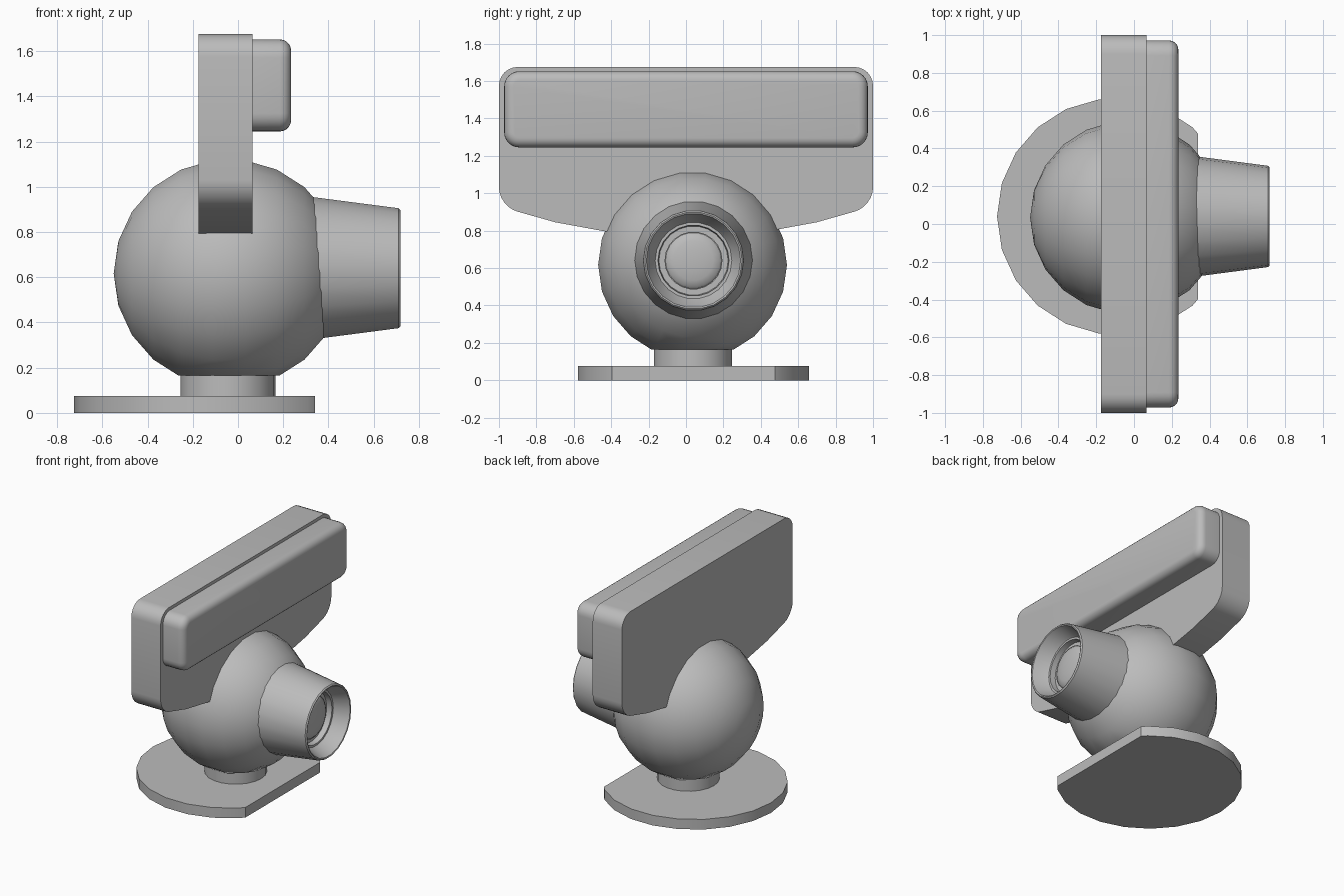
import bpy, bmesh
from math import sin, cos, pi, radians
from mathutils import Vector

old = bpy.data.objects.get("Cube")
if old:
    bpy.data.objects.remove(old, do_unlink=True)

grey = bpy.data.materials.new("plain grey")
grey.use_nodes = True
grey.diffuse_color = (0.5, 0.5, 0.5, 1)
grey.node_tree.nodes["Principled BSDF"].inputs["Base Color"].default_value = (0.5, 0.5, 0.5, 1)

SEGMENTS = 22


def finish(name, bm, angle=35):
    """Turn a bmesh into a shaded object in the scene."""
    bmesh.ops.remove_doubles(bm, verts=bm.verts, dist=1e-5)
    bmesh.ops.recalc_face_normals(bm, faces=bm.faces)
    mesh = bpy.data.meshes.new(name)
    bm.to_mesh(mesh)
    bm.free()
    mesh.materials.append(grey)
    obj = bpy.data.objects.new(name, mesh)
    bpy.context.collection.objects.link(obj)
    bpy.ops.object.select_all(action="DESELECT")
    obj.select_set(True)
    bpy.context.view_layer.objects.active = obj
    bpy.ops.object.shade_smooth_by_angle(angle=radians(angle))
    return obj


def lathe(profile, centre, axis):
    """Revolve (distance along axis, radius) pairs that start and end at radius 0."""
    bm = bmesh.new()
    rings = []
    for a, r in profile:
        ring = []
        for i in range(SEGMENTS):
            t = 2 * pi * i / SEGMENTS
            u, v = r * cos(t), r * sin(t)
            p = (a, u, v) if axis == "X" else (u, v, a)
            ring.append(bm.verts.new(Vector(centre) + Vector(p)))
        rings.append(ring)
    for low, high in zip(rings, rings[1:]):
        for i in range(SEGMENTS):
            j = (i + 1) % SEGMENTS
            bm.faces.new((low[i], low[j], high[j], high[i]))
    bmesh.ops.remove_doubles(bm, verts=bm.verts, dist=1e-5)
    return bm


def cut(bm, point, normal):
    """Slice away everything beyond a plane and cap the opening."""
    geom = bm.verts[:] + bm.edges[:] + bm.faces[:]
    res = bmesh.ops.bisect_plane(bm, geom=geom, plane_co=point, plane_no=normal, clear_outer=True)
    edges = [e for e in res["geom_cut"] if isinstance(e, bmesh.types.BMEdge)]
    bmesh.ops.edgeloop_fill(bm, edges=edges)


def slab(outline, x0, x1):
    """Extrude a (y, z) outline along x."""
    bm = bmesh.new()
    face = bm.faces.new([bm.verts.new((x0, y, z)) for y, z in outline])
    res = bmesh.ops.extrude_face_region(bm, geom=[face])
    verts = [v for v in res["geom"] if isinstance(v, bmesh.types.BMVert)]
    bmesh.ops.translate(bm, verts=verts, vec=(x1 - x0, 0, 0))
    bmesh.ops.recalc_face_normals(bm, faces=bm.faces)
    return bm


def round_corners(bm, test, radius, segments=6):
    """Bevel the edges running along x whose position passes the test."""
    edges = [e for e in bm.edges
             if abs(e.verts[0].co.x - e.verts[1].co.x) > 0.01 and test(e.verts[0].co)]
    bmesh.ops.bevel(bm, geom=edges, offset=radius, segments=segments, profile=0.5, affect="EDGES")


# Base disc with one straight side
disc = lathe([(0, 0), (0, 0.625), (0.075, 0.625), (0.075, 0)], (-0.1, 0.04, 0), "Z")
cut(disc, (0.34, 0, 0), (1, 0, 0))
finish("base_disc", disc)

# Short neck
finish("neck", lathe([(0.06, 0), (0.06, 0.21), (0.2, 0.21), (0.2, 0)], (-0.045, 0.037, 0), "Z"))

# Ball body, flattened underneath
half = SEGMENTS // 2
arc = [(-0.51 * cos(pi * i / half), 0.51 * sin(pi * i / half)) for i in range(half + 1)]
ball = lathe(arc, (-0.04, 0.035, 0.617), "X")
cut(ball, (0, 0, 0.165), (0, 0, -1))
finish("ball_body", ball)

# Tapered barrel with stepped recess
barrel = [(0.2, 0), (0.2, 0.335), (0.71, 0.268), (0.718, 0.26), (0.715, 0.252),
          (0.62, 0.212), (0.61, 0.205), (0.61, 0.19), (0.57, 0.185), (0.57, 0)]
finish("lens_barrel", lathe(barrel, (0, 0.04, 0.64), "X"))

# Domed lens
dome = [(0.5, 0), (0.5, 0.155), (0.585, 0.155)]
dome += [(0.585 + 0.03 * sin(t * pi / 8), 0.15 * cos(t * pi / 8)) for t in range(5)]
finish("lens", lathe(dome, (0, 0.04, 0.64), "X"))

# Upright back plate with a sagging lower edge
right_side = [(0.4, 0.79), (0.7, 0.845), (0.96, 0.918), (1.0, 0.94), (1.0, 1.675)]
outline = right_side + [(-y, z) for y, z in reversed(right_side)]
outline[3:4] = []
outline[-4:-3] = []
outline[2] = (1.0, 0.93)
outline[-3] = (-1.0, 0.93)
plate = slab(outline, -0.175, 0.065)
round_corners(plate, lambda c: abs(c.y) > 0.99, 0.1)
finish("back_plate", plate)

# Rounded light bar
y, z0, z1 = 0.972, 1.245, 1.652
bar = slab([(-y, z0), (y, z0), (y, z1), (-y, z1)], 0.065, 0.235)
round_corners(bar, lambda c: True, 0.08)
front = [e for e in bar.edges if all(v.co.x > 0.23 for v in e.verts)]
bmesh.ops.bevel(bar, geom=front, offset=0.05, segments=5, profile=0.5, affect="EDGES")
finish("light_bar", bar)
